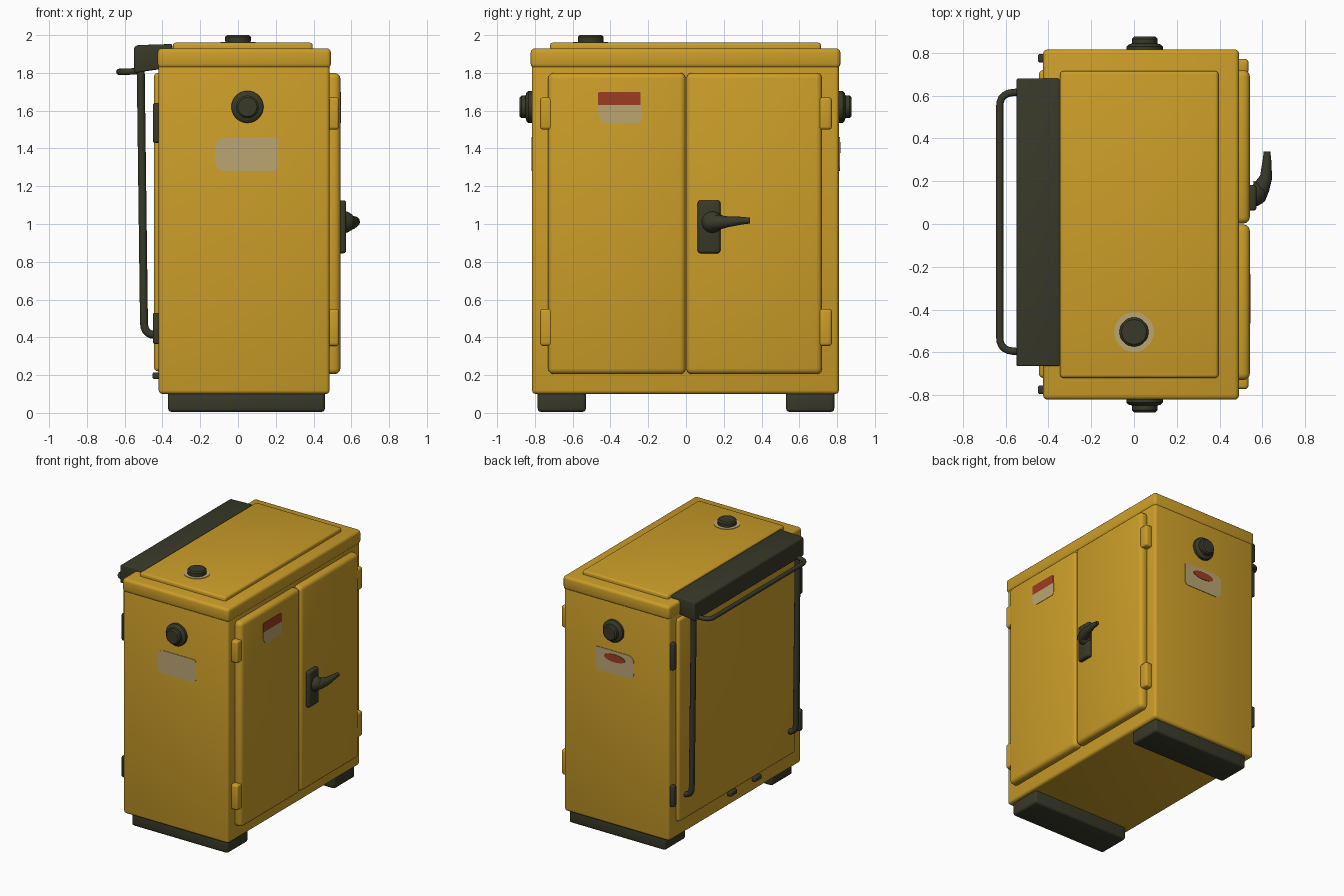
import bpy, bmesh, math
from mathutils import Vector

if "Cube" in bpy.data.objects:
    bpy.data.objects.remove(bpy.data.objects["Cube"])


def material(name, rgb):
    m = bpy.data.materials.new(name)
    m.diffuse_color = (*rgb, 1)
    m.use_nodes = True
    m.node_tree.nodes["Principled BSDF"].inputs["Base Color"].default_value = m.diffuse_color
    return m


YELLOW = material("yellow paint", (0.60, 0.34, 0.022))
DARK = material("dark rubber", (0.040, 0.041, 0.022))
PALE = material("pale label", (0.50, 0.38, 0.17))
RED = material("red label", (0.34, 0.045, 0.016))


def finish(bm, name, mat):
    bmesh.ops.recalc_face_normals(bm, faces=bm.faces)
    me = bpy.data.meshes.new(name)
    bm.to_mesh(me)
    bm.free()
    me.materials.append(mat)
    ob = bpy.data.objects.new(name, me)
    bpy.context.collection.objects.link(ob)
    return ob


def bevel(bm, width, seg=3):
    if width:
        bmesh.ops.bevel(bm, geom=bm.edges[:], offset=width, segments=seg,
                        profile=0.5, affect='EDGES', clamp_overlap=True)


def box(name, x, y, z, mat, r=0.02):
    bm = bmesh.new()
    bmesh.ops.create_cube(bm, size=1)
    for v in bm.verts:
        v.co = [(a + b) / 2 + c * (b - a) for (a, b), c in zip((x, y, z), v.co)]
    bevel(bm, r)
    return finish(bm, name, mat)


def prism(name, pts, vec, mat, r=0):
    bm = bmesh.new()
    f = bm.faces.new([bm.verts.new(p) for p in pts])
    ext = bmesh.ops.extrude_face_region(bm, geom=[f])
    for v in ext['geom']:
        if isinstance(v, bmesh.types.BMVert):
            v.co += Vector(vec)
    # the extrusion keeps the starting face as the back cap
    bmesh.ops.recalc_face_normals(bm, faces=bm.faces)
    bevel(bm, r)
    return finish(bm, name, mat)


def round_rect(u, v, radii):
    """Rounded rectangle; radii in order top right, top left, low left, low right."""
    corners = [(u[1], v[1], -1, -1), (u[0], v[1], 1, -1), (u[0], v[0], 1, 1), (u[1], v[0], -1, 1)]
    out = []
    for i, ((cu, cv, su, sv), r) in enumerate(zip(corners, radii)):
        if r == 0:
            out.append((cu, cv))
            continue
        for k in range(6):
            a = math.pi / 2 * (i + k / 5)
            out.append((cu + su * r + r * math.cos(a), cv + sv * r + r * math.sin(a)))
    return out


def lathe(name, origin, axis, profile, mat, n=28):
    """Spin (radius, height) rings about an axis through origin."""
    bm = bmesh.new()
    q = Vector(axis).to_track_quat('Z', 'Y')
    rings = []
    for r, h in profile:
        rings.append([bm.verts.new(Vector(origin) + q @ Vector(
            (r * math.cos(2 * math.pi * i / n), r * math.sin(2 * math.pi * i / n), h))) for i in range(n)])
    for a, b in zip(rings, rings[1:]):
        for i in range(n):
            bm.faces.new((a[i], a[(i + 1) % n], b[(i + 1) % n], b[i]))
    bm.faces.new(rings[0])
    bm.faces.new(rings[-1])
    return finish(bm, name, mat)


def tube(name, pts, r, mat, bend=0.0, radii=None):
    """Round bar along a path, with its inner corners bent to a radius."""
    pts = [Vector(p) for p in pts]
    path = [pts[0]]
    for a, b, c in zip(pts, pts[1:], pts[2:]):
        if not bend:
            path.append(b)
            continue
        p, q = b + (a - b).normalized() * bend, b + (c - b).normalized() * bend
        path += [p.lerp(b, t).lerp(b.lerp(q, t), t) for t in (0, .2, .4, .6, .8, 1)]
    path.append(pts[-1])
    cu = bpy.data.curves.new(name, 'CURVE')
    cu.dimensions = '3D'
    cu.bevel_depth = r
    cu.bevel_resolution = 4
    cu.use_fill_caps = True
    sp = cu.splines.new('POLY')
    sp.points.add(len(path) - 1)
    for i, p in enumerate(path):
        sp.points[i].co = (*p, 1)
        sp.points[i].radius = radii[i] if radii else 1
    cu.materials.append(mat)
    tmp = bpy.data.objects.new(name + "_curve", cu)
    bpy.context.collection.objects.link(tmp)
    me = bpy.data.meshes.new_from_object(tmp.evaluated_get(bpy.context.evaluated_depsgraph_get()))
    bpy.data.objects.remove(tmp)
    ob = bpy.data.objects.new(name, me)
    bpy.context.collection.objects.link(ob)
    return ob


# cabinet shell: body, lid rim and raised top panel
box("cabinet_body", (-0.42, 0.485), (-0.815, 0.81), (0.10, 1.86), YELLOW, 0.02)
box("lid", (-0.425, 0.492), (-0.822, 0.817), (1.825, 1.93), YELLOW, 0.022)
box("top_panel", (-0.345, 0.395), (-0.72, 0.715), (1.90, 1.96), YELLOW, 0.015)

# feet
for side, tag in ((-1, "front"), (1, "back")):
    ys = sorted((side * 0.53, side * 0.785))
    box(tag + "_foot", (-0.37, 0.46), ys, (0.005, 0.12), DARK, 0.018)

# double doors with outer hinges
box("front_door", (0.46, 0.542), (-0.73, -0.002), (0.205, 1.80), YELLOW, 0.03)
box("back_door", (0.46, 0.542), (0.002, 0.72), (0.205, 1.80), YELLOW, 0.03)
for side, tag in ((-1, "front"), (1, "back")):
    for z0, z1, lev in ((0.355, 0.55, "lower"), (1.50, 1.67, "upper")):
        ys = sorted((side * 0.70, side * 0.772))
        box(f"{tag}_{lev}_hinge", (0.47, 0.535), ys, (z0, z1), YELLOW, 0.015)
        # dark brackets on the rear service side
        ys = sorted((side * 0.755, side * 0.795))
        box(f"{tag}_{lev}_bracket", (-0.45, -0.40), ys,
            (z0 + 0.01, z1 - 0.02) if lev == "lower" else (1.43, 1.64), DARK, 0.01)

# service panel and its small catches
box("service_panel", (-0.445, -0.38), (-0.72, 0.72), (0.22, 1.80), YELLOW, 0.02)
for i, y in enumerate((0.05, -0.25)):
    box(f"panel_catch_{i}", (-0.452, -0.40), (y - 0.04, y + 0.04), (0.18, 0.215), DARK, 0.008)

# dark overhanging hood
hood = [(-0.55, 1.80), (-0.55, 1.935), (-0.535, 1.947), (-0.348, 1.953), (-0.348, 1.90), (-0.41, 1.82)]
prism("hood", [(x, -0.665, z) for x, z in hood], (0, 1.345, 0), DARK, 0.008)

# bent bars: push handle and two guard legs
tube("push_handle", [(-0.50, -0.60, 1.81), (-0.628, -0.59, 1.805), (-0.628, 0.61, 1.805), (-0.50, 0.62, 1.81)],
     0.017, DARK, 0.06)
for side, tag in ((-1, "front"), (1, "back")):
    y = side * 0.64
    tube(tag + "_guard_bar", [(-0.515, y, 1.82), (-0.497, y, 0.415), (-0.41, y, 0.41)], 0.021, DARK, 0.06)

# round plugs on both ends and the top
plug = [(0.07, -0.02), (0.085, 0.0), (0.085, 0.02), (0.075, 0.03), (0.06, 0.034), (0.06, 0.056), (0.05, 0.066)]
lathe("front_plug", (0.05, -0.815, 1.62), (0, -1, 0), plug, DARK)
lathe("back_plug", (0.05, 0.81, 1.62), (0, 1, 0), plug, DARK)
lathe("top_plug_ring", (0, -0.505, 1.957), (0, 0, 1), [(0.093, 0), (0.093, 0.007)], PALE)
lathe("top_plug", (0, -0.505, 1.955), (0, 0, 1),
      [(0.066, 0), (0.068, 0.02), (0.068, 0.036), (0.058, 0.045)], DARK)

# door latch: plate, hub and tapered lever
box("latch_plate", (0.53, 0.573), (0.062, 0.182), (0.845, 1.125), DARK, 0.014)
lathe("latch_hub", (0.56, 0.14, 1.01), (1, 0, 0), [(0.06, 0), (0.055, 0.02), (0.04, 0.045), (0.025, 0.055)], DARK)
tube("latch_lever", [(0.575, 0.12, 1.005), (0.595, 0.17, 1.008), (0.618, 0.22, 1.012),
                     (0.622, 0.30, 1.018), (0.622, 0.34, 1.018)], 0.04, DARK, 0, [1.0, 1.0, 0.72, 0.5, 0.38])

# end labels
end_label = round_rect((-0.12, 0.21), (1.28, 1.46), (0.02, 0.05, 0.05, 0.03))
prism("front_label", [(x, -0.813, z) for x, z in end_label], (0, -0.006, 0), PALE)
prism("back_label", [(x, 0.808, z) for x, z in end_label], (0, 0.006, 0), PALE)
oval = [(0.045 + 0.09 * math.cos(a * math.pi / 12), 0.813, 1.405 + 0.03 * math.sin(a * math.pi / 12))
        for a in range(24)]
prism("back_label_oval", oval, (0, 0.004, 0), RED)

# two-tone door label
prism("door_label_red", [(0.539, y, z) for y, z in round_rect((-0.465, -0.24), (1.63, 1.70), (0.01, 0.01, 0, 0))],
      (0.006, 0, 0), RED)
prism("door_label_pale", [(0.539, y, z) for y, z in round_rect((-0.465, -0.235), (1.535, 1.63), (0, 0, 0.05, 0.02))],
      (0.006, 0, 0), PALE)

# smooth shading with sharp edges kept
for ob in bpy.context.collection.objects:
    ob.select_set(True)
    bpy.context.view_layer.objects.active = ob
bpy.ops.object.shade_smooth_by_angle(angle=math.radians(35))
